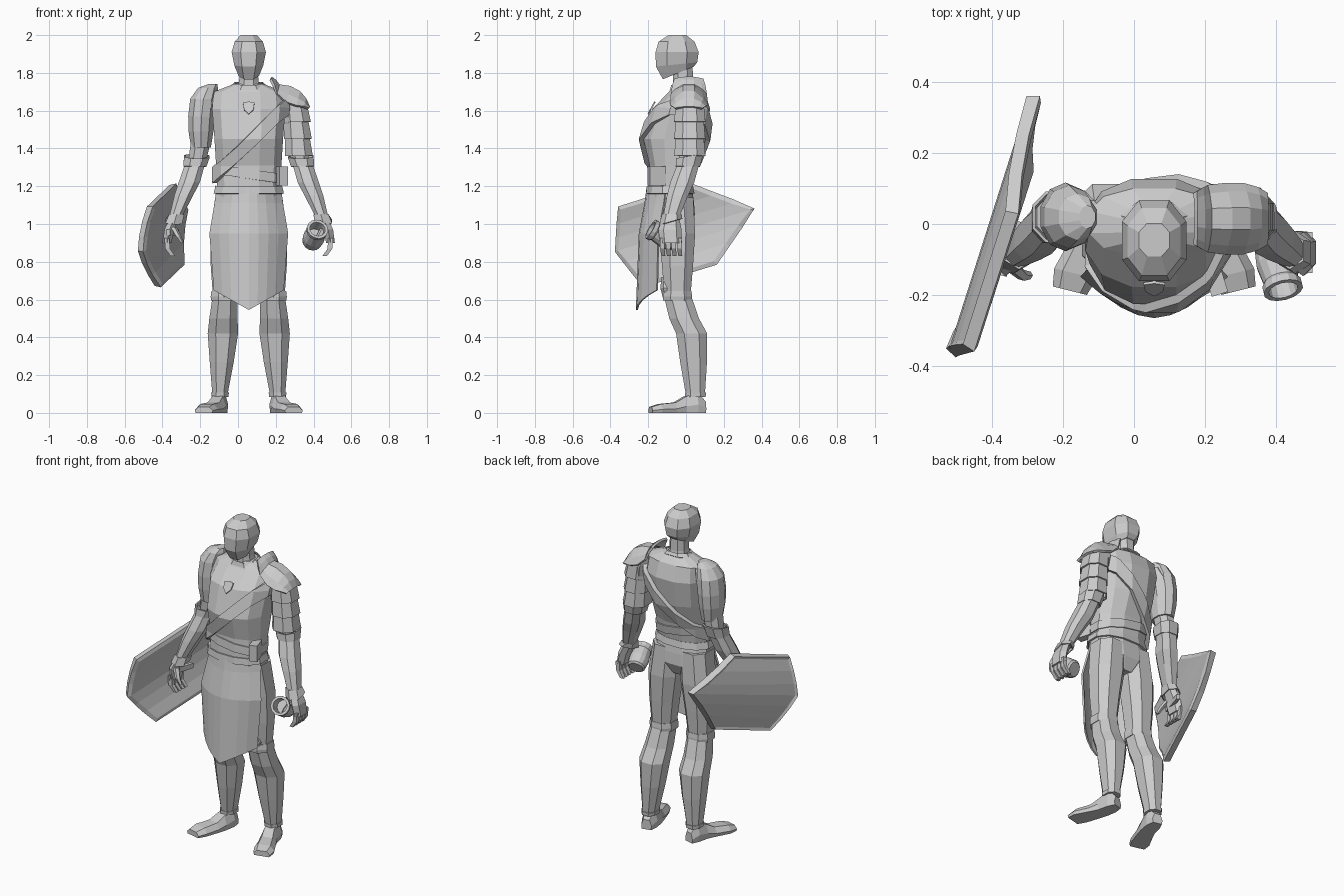
import bpy, bmesh, math
from mathutils import Matrix, Vector

if "Cube" in bpy.data.objects:
    bpy.data.objects.remove(bpy.data.objects["Cube"])

MID = 0.057  # body centre line
GREY = (0.6, 0.6, 0.6, 1)
mat = bpy.data.materials.new("plain_grey")
mat.use_nodes = True
mat.diffuse_color = GREY
mat.node_tree.nodes["Principled BSDF"].inputs["Base Color"].default_value = GREY


def make(name, bm, thick=0, offset=1, shift=MID):
    bmesh.ops.recalc_face_normals(bm, faces=bm.faces)
    bm.transform(Matrix.Translation((shift, 0, 0)))
    me = bpy.data.meshes.new(name)
    bm.to_mesh(me)
    bm.free()
    ob = bpy.data.objects.new(name, me)
    bpy.context.collection.objects.link(ob)
    me.materials.append(mat)
    if thick:
        mod = ob.modifiers.new("thickness", "SOLIDIFY")
        mod.thickness, mod.offset = thick, offset


def skin(rings, caps=True, closed=True):
    bm = bmesh.new()
    vs = [[bm.verts.new(p) for p in r] for r in rings]
    n = len(vs[0])
    for a, b in zip(vs, vs[1:]):
        for i in range(n if closed else n - 1):
            j = (i + 1) % n
            bm.faces.new((a[i], a[j], b[j], b[i]))
    if caps:
        bm.faces.new(vs[0])
        bm.faces.new(vs[-1])
    return bm


def loft(stations, s=1, sides=8, square=0.85, caps=True):
    """Stations are x, y, z, x radius, y radius and optional forward tilt."""
    rings = []
    for x, y, z, rx, ry, *tilt in stations:
        ring = []
        for i in range(sides):
            a = 2 * math.pi * (i + 0.5) / sides
            c, d = math.cos(a), math.sin(a)
            px = rx * math.copysign(abs(c) ** square, c)
            py = ry * math.copysign(abs(d) ** square, d)
            ring.append((s * (x + px), y + py, z + (tilt[0] * py if tilt else 0)))
        rings.append(ring)
    return skin(rings, caps)


def box(name, loc, size, turn=0, shift=MID):
    bm = bmesh.new()
    bmesh.ops.create_cube(bm, size=1)
    bm.transform(Matrix.Translation(loc) @ Matrix.Rotation(turn, 4, "Z") @ Matrix.Diagonal((*size, 1)))
    make(name, bm, shift=shift)


def wrap(name, co, normal, half, thick):
    """Band cut from the torso surface between two parallel planes."""
    bm = loft(TORSO, sides=12, caps=False)
    co, n = Vector(co), Vector(normal).normalized()
    for side in (1, -1):
        bmesh.ops.bisect_plane(bm, geom=bm.verts[:] + bm.edges[:] + bm.faces[:],
                               plane_co=co + n * half * side, plane_no=n * side, clear_outer=True)
    make(name, bm, thick)


# Head and neck
make("head", loft([(0, -.04, 1.80, .058, .088, .41), (0, -.05, 1.845, .082, .117, .1),
                   (0, -.047, 1.91, .097, .122), (0, -.05, 1.965, .08, .102),
                   (0, -.045, 2.0, .046, .05)]))
make("neck", loft([(0, -.01, 1.69, .07, .065), (0, -.015, 1.76, .054, .057), (0, -.02, 1.86, .052, .057)]))

# Torso, straps and belt
TORSO = [(0, -.085, 1.17, .172, .118), (0, -.07, 1.31, .178, .126), (0, -.06, 1.45, .187, .17),
         (0, -.025, 1.61, .2, .157), (0, .005, 1.7, .19, .098), (0, -.005, 1.74, .085, .06)]
make("torso", loft(TORSO, sides=12))
wrap("shoulder_strap", (0, 0, 1.43), (-1, 0, 1), .031, .025)
wrap("slanted_belt", (0, 0, 1.265), (.15, 0, 1), .025, .008)
make("belt_skirt", loft([(0, -.083, 1.16, .182, .122), (0, -.085, 1.2, .172, .116)], sides=12, caps=False), .01)
box("belt_pouch", (.172, -.155, 1.255), (.048, .09, .1), .3)
make("pelvis", loft([(0, -.055, .98, .07, .07), (0, -.05, 1.05, .17, .1),
                     (0, -.07, 1.12, .182, .115), (0, -.083, 1.2, .17, .116)], sides=12))

# Collar and chest badge
make("collar", loft([(0, -.01, 1.72, .1, .075, .2), (0, -.012, 1.742, .075, .065, .15)], caps=False), .006)
badge = bmesh.new()
corners = [(-.03, .025), (0, .032), (.03, .025), (.025, -.01), (0, -.034), (-.025, -.01)]
face = badge.faces.new([badge.verts.new((x, -.182 + .55 * z, 1.615 + z)) for x, z in corners])
bmesh.ops.inset_region(badge, faces=[face], thickness=.007, depth=-.004)
make("chest_badge", badge, .008, 0)

# Tabard with pointed hem
rows = []
for z, w, y, point in [(1.185, .168, -.205, 0), (1.11, .178, -.215, 0), (.95, .205, -.245, 0), (.65, .182, -.252, .105)]:
    cols = [i / 4 - 1 for i in range(9)]
    rows.append([(w * u, y + .1 * u * u - .08 * point * (1 - abs(u)), z - point * (1 - abs(u))) for u in cols])
make("tabard", skin(rows, False, False), .01, 0)

for side, s in (("left", 1), ("right", -1)):
    # Legs
    make(side + "_thigh", loft([(.092, -.06, 1.14, .092, .105), (.11, -.045, .95, .1, .1),
                                (.122, -.045, .78, .085, .088), (.126, -.045, .6, .067, .072)], s))
    make(side + "_shin", loft([(.126, -.042, .61, .071, .078), (.134, -.01, .5, .08, .084),
                               (.137, .03, .42, .086, .088), (.143, .04, .27, .068, .076),
                               (.153, .05, .09, .042, .053)], s))
    make(side + "_knee_band", loft([(.126, -.045, .595, .073, .076), (.126, -.045, .615, .076, .078),
                                    (.126, -.045, .645, .072, .074)], s, caps=False), .005)
    make(side + "_knee_cap", loft([(.13, -.09, .6, .03, .03), (.13, -.1, .66, .05, .036),
                                   (.13, -.105, .72, .025, .025)], s, 6))
    make(side + "_ankle_cuff", loft([(.153, .05, .088, .045, .055), (.152, .05, .105, .047, .056)], s), .004)

    # Feet: cross-sections from heel to toe
    rings = []
    for y, x, w, h in [(.1, .147, .03, .06), (.055, .154, .045, .11), (-.01, .167, .047, .085),
                       (-.06, .187, .052, .055), (-.14, .222, .06, .047), (-.188, .238, .048, .032)]:
        rings.append([(s * (x + a * w), y + .25 * w * a, b * h) for a, b in
                      [(-.9, 0), (.9, 0), (1, .4), (.6, 1), (-.6, 1), (-1, .4)]])
    make(side + "_foot", skin(rings))

    # Arms
    make(side + "_upper_arm", loft([(.19, .02, 1.7, .045, .05), (.225, .02, 1.63, .066, .08),
                                    (.25, .02, 1.46, .057, .066), (.275, .02, 1.32, .05, .055)], s))
    make(side + "_forearm", loft([(.278, .02, 1.34, .056, .06), (.315, -.02, 1.22, .06, .068),
                                  (.345, -.045, 1.15, .053, .06), (.39, -.08, 1.03, .035, .045)], s))
    make(side + "_elbow_cuff", loft([(.285, .01, 1.305, .056, .06), (.275, .02, 1.36, .064, .068, .2)],
                                    s, caps=False), .009)
    make(side + "_wrist_cuff", loft([(.382, -.075, 1.05, .038, .046), (.397, -.08, 1.01, .044, .054, .3)],
                                    s, 6, caps=False), .007)

    # Hands: palm, curled fingers and thumb
    make(side + "_palm", loft([(.39, -.08, 1.04, .03, .042), (.42, -.085, .97, .03, .062),
                               (.433, -.08, .9, .026, .058)], s, 6))
    for i in range(4):
        y = -.125 + .03 * i
        make(f"{side}_finger_{i + 1}", loft([(.433, y, .925, .018, .017), (.43, y, .87, .017, .016),
                                            (.402, y + .005, .83, .016, .014)], s, 4))
    make(side + "_thumb", loft([(.4, -.12, .985, .018, .02), (.372, -.145, .935, .015, .016),
                                (.352, -.145, .9, .01, .011)], s, 5))

# Right pauldron: one egg-shaped shell
make("right_pauldron", loft([(.19, .02, 1.735, .02, .03), (.217, .02, 1.715, .05, .06),
                             (.24, .02, 1.66, .067, .083), (.25, .02, 1.57, .067, .09),
                             (.253, .02, 1.49, .062, .084), (.253, .02, 1.41, .05, .07)], -1, 10, 1), .007)

# Left pauldron: curved plate with raised neck edge, above overlapping bands
rows = []
for x, z, w, droop in [(.118, 1.775, .075, .01), (.14, 1.762, .085, .03), (.16, 1.738, .09, .05),
                       (.22, 1.733, .095, .09), (.27, 1.705, .095, .08), (.3, 1.665, .085, .045),
                       (.318, 1.62, .07, .01)]:
    rows.append([(x - .25 * droop * u * u, .015 + w * u, z - droop * u * u) for u in (-1, -.75, -.3, .3, .75, 1)])
make("left_pauldron", skin(rows, False, False), .014, 0)
for i in range(3):
    z = 1.64 - .09 * i
    make(f"left_arm_band_{i + 1}", loft([(.242 + .008 * i, .02, z, .06, .07),
                                         (.255 + .005 * i, .02, z - .1, .07, .08)], caps=False), .009)

# Drinking cup held in the left hand
profile = [(0, .042), (.01, .052), (.06, .058), (.12, .05), (.13, .057), (.15, .057), (.15, .042), (.08, .04)]
cup = loft([(0, 0, h, r, r) for h, r in profile], sides=14, square=1)
start, mouth = Vector((.332, -.06, .9)), Vector((.365, -.19, .975))
cup.transform(Matrix.Translation(start) @ (mouth - start).to_track_quat("Z", "Y").to_matrix().to_4x4())
make("cup", cup)

# Shield: bowed strips running from blunt end to point, with raised rim
HALF = .222
rows = []
for i in range(7):
    t = HALF * (i / 3 - 1)
    k = abs(t) / HALF
    row = []
    for a in (-.094 + .084 * k, .665 - .275 * k):
        y, z = .955 * a - .296 * (.925 + t), .296 * a + .955 * (.925 + t)
        row.append((-.4 + .32 * y + .045 * k * k, y, z))
    rows.append(row)
bm = skin(rows, False, False)
bmesh.ops.recalc_face_normals(bm, faces=bm.faces)
if sum(f.normal.x for f in bm.faces) > 0:
    bmesh.ops.reverse_faces(bm, faces=bm.faces)
bmesh.ops.inset_region(bm, faces=bm.faces[:], thickness=.018, depth=-.01, use_boundary=True)
make("shield", bm, .038, 0, 0)
box("shield_grip", (-.345, -.07, .955), (.02, .16, .03), -.3, 0)
